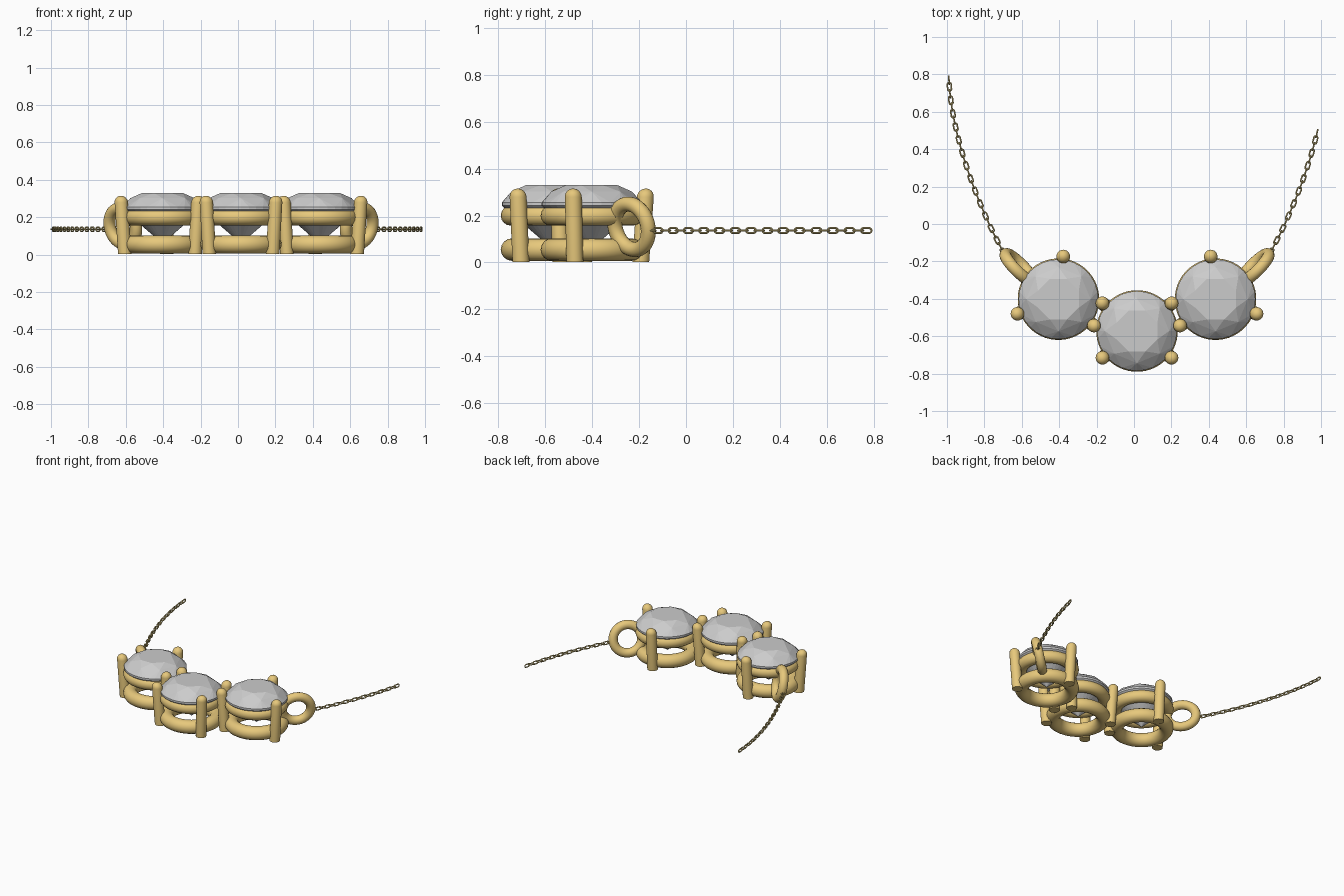
import bpy, bmesh, math
from mathutils import Vector, Matrix
from mathutils.geometry import interpolate_bezier

if "Cube" in bpy.data.objects:
    bpy.data.objects.remove(bpy.data.objects["Cube"])

CX = 0.016  # mirror axis of the pendant


def material(name, rgb):
    m = bpy.data.materials.new(name)
    m.diffuse_color = (*rgb, 1)
    m.use_nodes = True
    m.node_tree.nodes["Principled BSDF"].inputs["Base Color"].default_value = m.diffuse_color
    return m


gold = material("gold", (0.80, 0.58, 0.20))
chain_gold = material("chain_gold", (0.62, 0.50, 0.20))


def mesh_object(name, bm, mat=None, smooth=True):
    bmesh.ops.recalc_face_normals(bm, faces=bm.faces)
    me = bpy.data.meshes.new(name)
    bm.to_mesh(me)
    bm.free()
    if mat:
        me.materials.append(mat)
    ob = bpy.data.objects.new(name, me)
    bpy.context.collection.objects.link(ob)
    if smooth:
        bpy.ops.object.select_all(action='DESELECT')
        ob.select_set(True)
        bpy.context.view_layer.objects.active = ob
        bpy.ops.object.shade_smooth_by_angle(angle=math.radians(40))
    return ob


def torus_bm(R, r, n=48, m=16, sx=0.0):
    """Torus around z; sx pulls the halves apart along x into a long link."""
    bm = bmesh.new()
    grid = []
    for i in range(n):
        a = math.tau * (i + 0.5) / n
        shift = math.copysign(sx, math.cos(a))
        grid.append([bm.verts.new((
            (R + r * math.cos(b)) * math.cos(a) + shift,
            (R + r * math.cos(b)) * math.sin(a),
            r * math.sin(b))) for b in (math.tau * j / m for j in range(m))])
    for i in range(n):
        for j in range(m):
            k, l = (i + 1) % n, (j + 1) % m
            bm.faces.new((grid[i][j], grid[k][j], grid[k][l], grid[i][l]))
    return bm


def prong(name, top, centre):
    """Round-tipped post leaning slightly out from the stone."""
    r, h = 0.036, 0.312
    prof = [(0, 0), (r, 0)] + [
        (r * math.cos(t), h - r + r * math.sin(t))
        for t in (math.pi / 2 * k / 6 for k in range(7))]
    bm = bmesh.new()
    vs = [bm.verts.new((x, 0, z)) for x, z in prof]
    es = [bm.edges.new(p) for p in zip(vs, vs[1:])]
    bmesh.ops.spin(bm, geom=vs + es, cent=(0, 0, 0), axis=(0, 0, 1),
                   angle=math.tau, steps=24)
    bmesh.ops.remove_doubles(bm, verts=bm.verts, dist=1e-5)
    out = (Vector(top) - Vector(centre)).normalized() * 0.022
    base = Vector(top) - out
    for v in bm.verts:  # shear so the foot stays flat
        v.co += Vector((base.x, base.y, 0.003)) + out.to_3d() * (v.co.z / h)
    mesh_object(name, bm, gold)


def gem(name, c):
    """Round brilliant cut: hull of table, crown, girdle, pavilion, culet."""
    bm = bmesh.new()
    for n, r, z, off in ((8, 0.118, 0.330, 0), (8, 0.172, 0.302, 0.5),
                         (32, 0.213, 0.256, 0), (32, 0.213, 0.242, 0),
                         (8, 0.118, 0.168, 0.5), (1, 0, 0.06, 0)):
        for i in range(n):
            a = math.tau * (i + off) / n + math.pi / 8
            bm.verts.new((c[0] + r * math.cos(a), c[1] + r * math.sin(a), z))
    bmesh.ops.convex_hull(bm, input=bm.verts)
    bmesh.ops.dissolve_limit(bm, angle_limit=0.01, verts=bm.verts, edges=bm.edges)
    mesh_object(name, bm, smooth=False)


def setting(side, c, prongs):
    """A stone, its two rings and its prongs."""
    gem(side + "_gem", c)
    for part, R, r, z in (("upper_ring", 0.175, 0.043, 0.2),
                          ("base_ring", 0.170, 0.048, 0.055)):
        ob = mesh_object(f"{side}_{part}", torus_bm(R, r), gold)
        ob.location = (c[0], c[1], z)
    for i, p in enumerate(prongs):
        prong(f"{side}_prong_{i + 1}", p, c)


# Middle stone
setting("middle", (CX, -0.572),
        [(CX + sx * 0.187, y) for sx in (-1, 1) for y in (-0.422, -0.717)])

# Chain curve, right hand side, measured from the mirror axis
path = interpolate_bezier(Vector((0.715, -0.150, 0.136)), Vector((0.862, 0.12, 0.136)),
                          Vector((1.0, 0.5, 0.136)), Vector((1.006, 0.795, 0.136)), 400)
PITCH = 0.036
link = None

for side, s, y_end in (("left", -1, 0.785), ("right", 1, 0.52)):
    # Outer stone
    setting(side, (CX + s * 0.42, -0.402),
            [(CX + s * dx, y) for dx, y in
             ((0.394, -0.171), (0.642, -0.481), (0.228, -0.545))])

    # Tilted bail ring between stone and chain
    bail = mesh_object(side + "_bail", torus_bm(0.099, 0.032), gold)
    along = Vector((s, 1, 0)).normalized()
    normal = Vector((s, -1, 0)).normalized()
    up = (Vector((0, 0, 1)) + normal * math.tan(math.radians(12))).normalized()
    rot = Matrix((along, up, along.cross(up))).transposed()
    bail.matrix_world = Matrix.Translation((CX + s * 0.632, -0.232, 0.152)) @ rot.to_4x4()

    # Chain of alternating links spaced evenly along the curve
    count, travelled = 0, PITCH
    for a, b in zip(path, path[1:]):
        travelled += (b - a).length
        if travelled < PITCH or a.y > y_end - 0.01:
            continue
        travelled -= PITCH
        if link is None:
            ob = mesh_object("chain_link", torus_bm(0.0105, 0.0042, 16, 8, 0.0115), chain_gold)
            link = ob.data
        else:
            ob = bpy.data.objects.new("chain_link", link)
            bpy.context.collection.objects.link(ob)
        ob.name = f"{side}_chain_link_{count + 1}"
        d = b - a
        ang = math.atan2(d.y, s * d.x)
        ob.matrix_world = (Matrix.Translation((CX + s * a.x, a.y, a.z))
                           @ Matrix.Rotation(ang, 4, 'Z')
                           @ Matrix.Rotation(math.pi / 2 * (count % 2), 4, 'X'))
        count += 1
